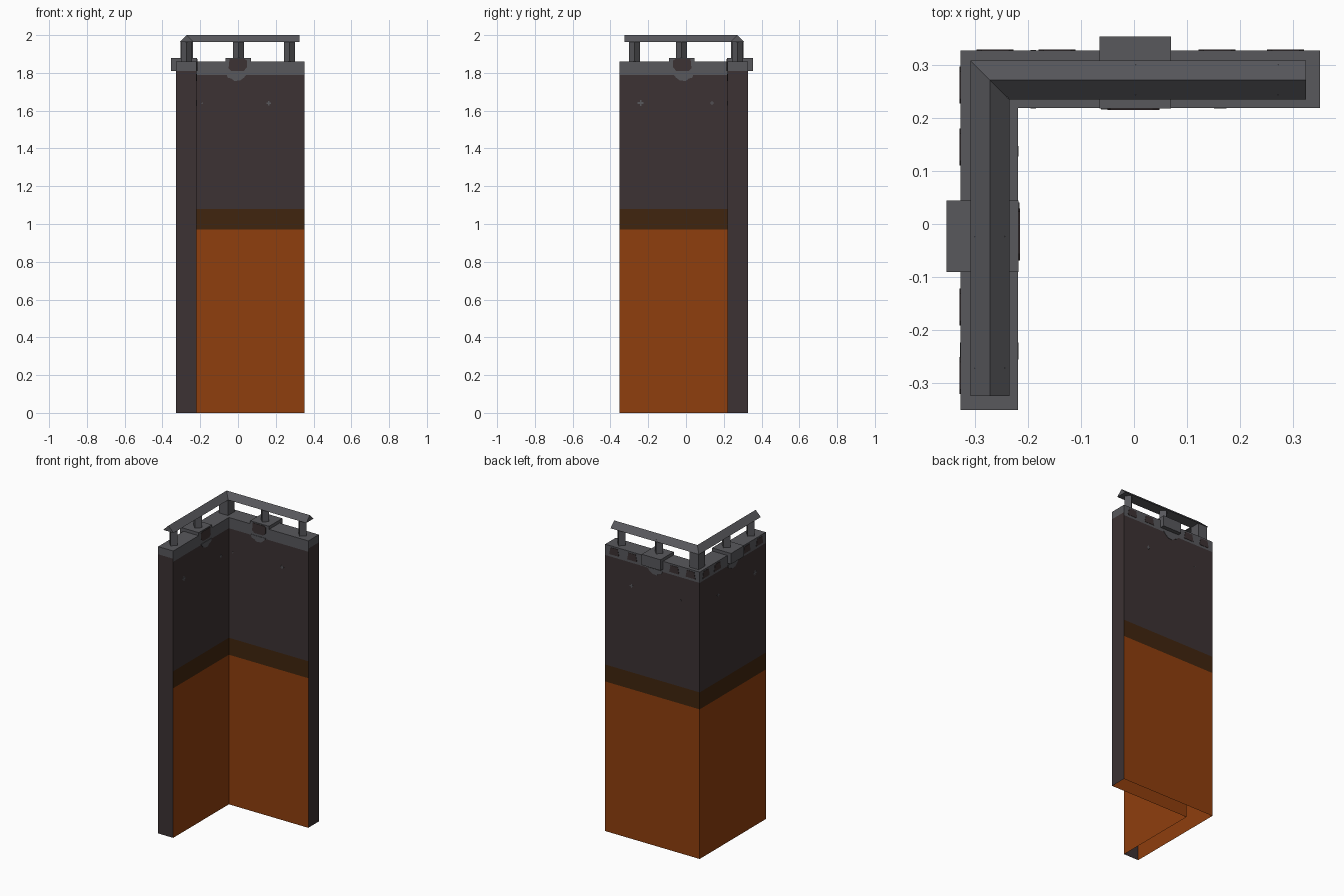
import bpy, bmesh, math
from mathutils import Vector

if "Cube" in bpy.data.objects:
    bpy.data.objects.remove(bpy.data.objects["Cube"])


def srgb(r, g, b):
    f = lambda c: (c / 255 / 12.92) if c < 11 else ((c / 255 + 0.055) / 1.055) ** 2.4
    return (f(r), f(g), f(b), 1)


def material(name, *rgb):
    m = bpy.data.materials.new(name)
    m.diffuse_color = srgb(*rgb)
    m.use_nodes = True
    m.node_tree.nodes["Principled BSDF"].inputs["Base Color"].default_value = m.diffuse_color
    return m


ORANGE = material("rust_orange", 143, 62, 13)
BROWN = material("dark_brown", 64, 37, 14)
DARK = material("charcoal", 60, 50, 51)
GREY = material("stone_grey", 88, 88, 92)

IN, OUT, END, MID = 0.219, 0.327, 0.351, 0.272   # wall depth range, arm end, rail line


def arm_x(u, v, z):
    return Vector((u, v, z))


def arm_y(u, v, z):
    return Vector((-v, -u, z))


def finish(bm, name, mats):
    bmesh.ops.recalc_face_normals(bm, faces=bm.faces[:])
    me = bpy.data.meshes.new(name)
    bm.to_mesh(me)
    bm.free()
    for m in mats:
        me.materials.append(m)
    ob = bpy.data.objects.new(name, me)
    bpy.context.collection.objects.link(ob)
    return ob


def loft(name, a, b, mat):
    """Closed prism between two matching outlines."""
    bm = bmesh.new()
    va, vb = [bm.verts.new(p) for p in a], [bm.verts.new(p) for p in b]
    n = len(a)
    bm.faces.new(va)
    bm.faces.new(vb[::-1])
    for i in range(n):
        j = (i + 1) % n
        bm.faces.new((va[i], va[j], vb[j], vb[i]))
    return finish(bm, name, [mat])


def block(name, T, u0, u1, v0, v1, z0, z1, mat):
    ring = [(u0, v0), (u1, v0), (u1, v1), (u0, v1)]
    return loft(name, [T(u, v, z0) for u, v in ring], [T(u, v, z1) for u, v in ring], mat)


def plate(name, T, outline, v, mat, t=0.0025):
    """Thin painted patch lying on a wall face at depth v."""
    return loft(name, [T(u, v - t, z) for u, z in outline],
                [T(u, v + t, z) for u, z in outline], mat)


# L-shaped wall shell, open underneath, coloured by height and end direction
plan = [(-OUT, OUT), (-OUT, -END), (-IN, -END), (-IN, IN), (END, IN), (END, OUT)]
bm = bmesh.new()
low = [bm.verts.new((x, y, 0)) for x, y in plan]
top = [bm.verts.new((x, y, 1.86)) for x, y in plan]
for i in range(6):
    j = (i + 1) % 6
    bm.faces.new((low[i], low[j], top[j], top[i]))
bm.faces.new((top[0], top[1], top[2], top[3]))
bm.faces.new((top[0], top[3], top[4], top[5]))
for z in (0.97, 1.08, 1.79, 1.81):
    bmesh.ops.bisect_plane(bm, geom=bm.verts[:] + bm.edges[:] + bm.faces[:],
                           plane_co=(0, 0, z), plane_no=(0, 0, 1))
for f in bm.faces:
    c = f.calc_center_median()
    if c.x > END - 0.001 or c.y < -END + 0.001:      # narrow end faces
        f.material_index = 3 if c.z > 1.81 else 2
    else:
        f.material_index = sum(c.z > z for z in (0.97, 1.08, 1.79))
finish(bm, "corner_wall", [ORANGE, BROWN, DARK, GREY])

# Everything on top, repeated for both arms
for tag, T, d, specks in (("back", arm_x, 0.0, ((0.163, 0.012), (-0.19, 0.005))),
                          ("side", arm_y, 0.021, ((0.24, 0.016), (-0.137, 0.01)))):
    # projecting block over the wall top
    block(tag + "_block", T, -0.065 + d, 0.07 + d, IN - 0.001, 0.354, 1.81, 1.88, GREY)
    # dark panel on the block's inner face
    panel = [(-0.05, 1.825), (-0.035, 1.81), (0.03, 1.81), (0.048, 1.83),
             (0.048, 1.865), (0.035, 1.873), (-0.045, 1.873)]
    plate(tag + "_block_panel", T, [(u + d, z) for u, z in panel], IN - 0.001, DARK)
    # ragged drip under the block, both faces
    drip = [(-0.062, 1.795), (-0.055, 1.775), (-0.035, 1.77), (-0.02, 1.757),
            (0.012, 1.76), (0.032, 1.775), (0.048, 1.795)]
    for side, v in (("inner", IN), ("outer", OUT)):
        plate(f"{tag}_{side}_drip", T, [(u + d, z) for u, z in drip], v, GREY)
        # small chips in the dark wall
        for u, r in specks:
            for a, b in ((r, r * 0.3), (r * 0.3, r)):
                plate(f"{tag}_{side}_chip", T, [(u - a, 1.64 - b), (u + a, 1.64 - b),
                      (u + a, 1.64 + b), (u - a, 1.64 + b)], v, GREY, 0.001)
    # dark worn patches on the outer cap band
    for u in (0.286, 0.157, -0.145, -0.262):
        plate(tag + "_cap_patch", T, [(u - 0.035, 1.805), (u + 0.035, 1.805),
              (u + 0.026, 1.85), (u - 0.026, 1.85)], OUT, DARK, 0.002)
    # diamond-section posts
    for u, z0 in ((0.003 + d, 1.88), (0.272, 1.86)):
        ring = [(u - 0.029, MID), (u, MID - 0.029), (u + 0.029, MID), (u, MID + 0.029)]
        loft(tag + "_post", [T(a, b, z0) for a, b in ring],
             [T(a, b, 1.972) for a, b in ring], GREY)
    # ridged rail, mitred at the corner
    sect = [(MID - 0.037, 1.963), (MID, 2.0), (MID + 0.037, 1.963)]
    loft(tag + "_rail", [T(-v, v, z) for v, z in sect],
         [T(0.325, v, z) for v, z in sect], GREY)

# square corner post under the mitre
block("corner_post", arm_x, -0.304, -0.238, 0.238, 0.304, 1.86, 1.968, GREY)
